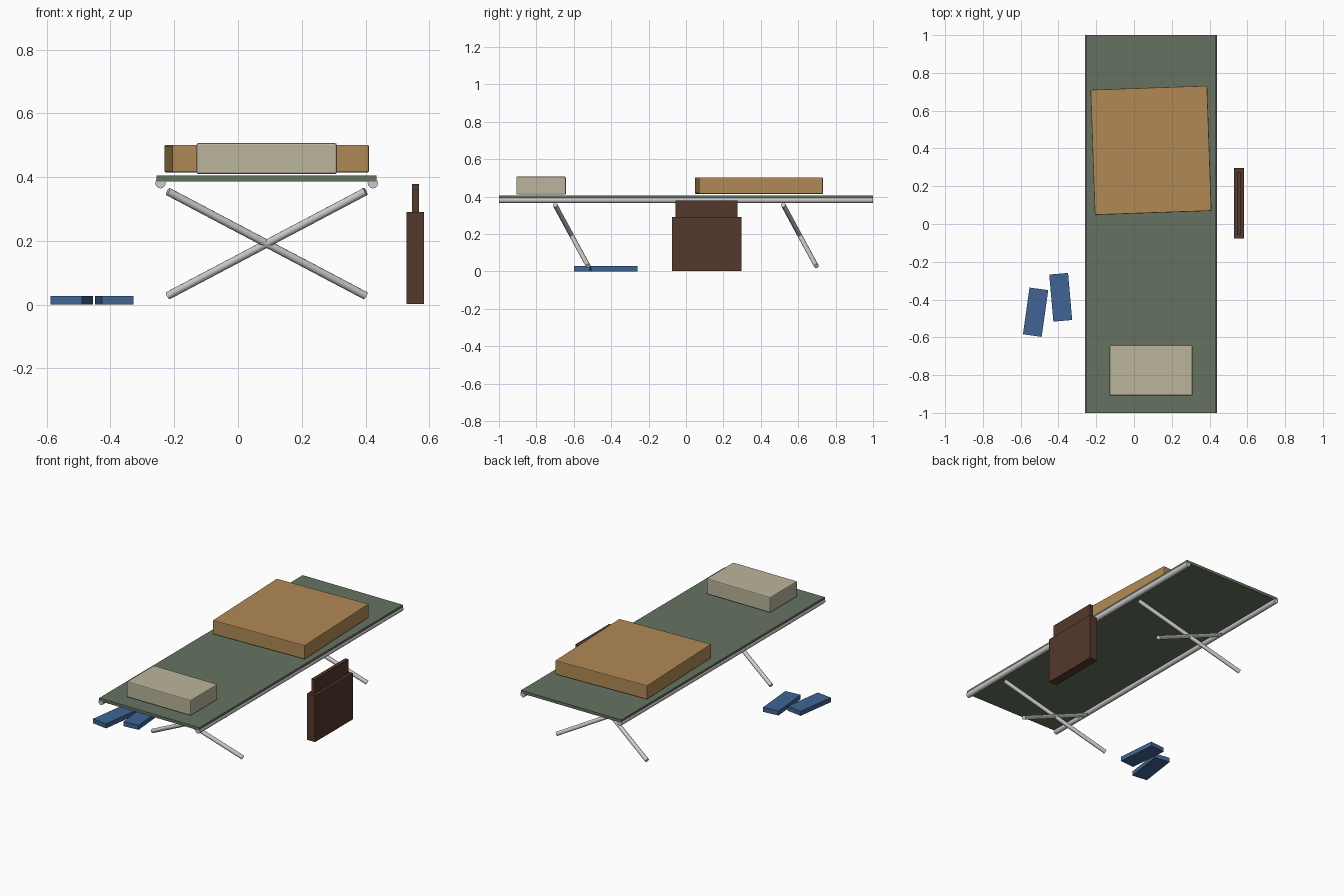
import bpy
from math import radians
from mathutils import Vector

if "Cube" in bpy.data.objects:
    bpy.data.objects.remove(bpy.data.objects["Cube"])


def material(name, rgb):
    m = bpy.data.materials.new(name)
    m.diffuse_color = (*rgb, 1)
    m.use_nodes = True
    m.node_tree.nodes["Principled BSDF"].inputs["Base Color"].default_value = m.diffuse_color
    return m


green = material("canvas green", (0.13, 0.17, 0.12))
tan = material("blanket tan", (0.44, 0.25, 0.09))
cream = material("pillow cream", (0.50, 0.46, 0.33))
brown = material("case brown", (0.09, 0.04, 0.025))
blue = material("slipper blue", (0.05, 0.13, 0.30))


def box(name, centre, size, mat, turn=0, bevel=0):
    bpy.ops.mesh.primitive_cube_add(size=1, location=centre, rotation=(0, 0, radians(turn)))
    o = bpy.context.object
    o.name = name
    o.scale = size
    bpy.ops.object.transform_apply(location=False, rotation=False, scale=True)
    o.data.materials.append(mat)
    if bevel:
        b = o.modifiers.new("bevel", 'BEVEL')
        b.width, b.segments = bevel, 2
    return o


def rod(name, a, b, radius, sides=12):
    a, b = Vector(a), Vector(b)
    bpy.ops.mesh.primitive_cylinder_add(vertices=sides, radius=radius, depth=(b - a).length,
                                        location=(a + b) / 2)
    o = bpy.context.object
    o.name = name
    o.rotation_euler = (b - a).to_track_quat('Z', 'Y').to_euler()
    bpy.ops.object.shade_smooth_by_angle(angle=radians(50))
    return o


CX = 0.09  # centre line of the cot

# Cot bed and side rails
box("canvas", (CX, 0, 0.396), (0.69, 2.0, 0.018), green)
for s, side in ((-1, "left"), (1, "right")):
    rod(f"{side}_rail", (CX + s * 0.333, -1, 0.381), (CX + s * 0.333, 1, 0.381), 0.0165)

# Crossed legs, both pairs leaning the same way
for end, top_y, foot_y in (("front", -0.70, -0.523), ("back", 0.52, 0.697)):
    for s, side in ((-1, "left"), (1, "right")):
        rod(f"{end}_{side}_leg", (CX + s * 0.31, top_y, 0.355),
            (CX - s * 0.31, foot_y, 0.028), 0.0125)

# Bedding
box("blanket", (CX, 0.39, 0.458), (0.618, 0.663, 0.087), tan, 2, 0.004)
box("pillow", (CX, -0.775, 0.458), (0.44, 0.265, 0.097), cream, 0, 0.006)

# Upright case with a narrower raised back
box("case_body", (0.556, 0.11, 0.146), (0.055, 0.372, 0.288), brown)
box("case_flap", (0.556, 0.11, 0.333), (0.022, 0.331, 0.092), brown)

# Slippers on the floor
box("left_slipper", (-0.521, -0.467, 0.014), (0.10, 0.25, 0.028), blue, -8)
box("right_slipper", (-0.388, -0.388, 0.014), (0.10, 0.25, 0.028), blue, 5)
